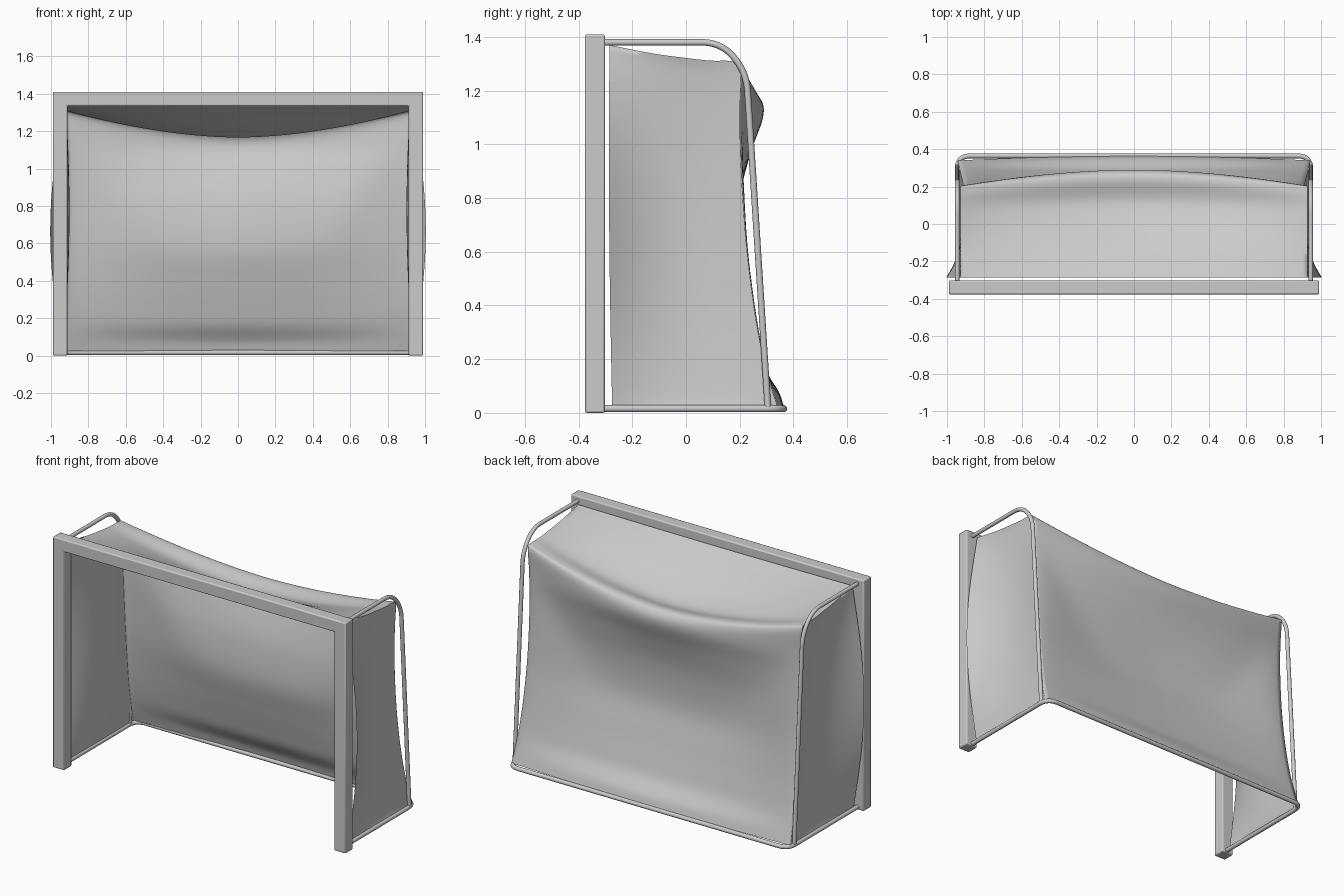
import bpy, bmesh, math
from mathutils import Vector

if "Cube" in bpy.data.objects:
    bpy.data.objects.remove(bpy.data.objects["Cube"])


def smooth(ob, angle):
    bpy.ops.object.select_all(action='DESELECT')
    bpy.context.view_layer.objects.active = ob
    ob.select_set(True)
    if ob.type == 'CURVE':
        bpy.ops.object.convert(target='MESH')
    bpy.ops.object.shade_smooth_by_angle(angle=math.radians(angle))


def finish(name, bm, angle):
    me = bpy.data.meshes.new(name)
    bmesh.ops.recalc_face_normals(bm, faces=bm.faces)
    bm.to_mesh(me)
    bm.free()
    ob = bpy.data.objects.new(name, me)
    bpy.context.collection.objects.link(ob)
    smooth(ob, angle)
    return ob


def rounded(points, radii, steps=10):
    """Polyline with its inner corners replaced by smooth bends."""
    pts = [Vector(p) for p in points]
    out = [pts[0]]
    for a, b, c, r in zip(pts, pts[1:], pts[2:], radii):
        s, e = b + (a - b).normalized() * r, b + (c - b).normalized() * r
        for i in range(steps + 1):
            t = i / steps
            out.append(s * (1 - t) ** 2 + b * (2 * t * (1 - t)) + e * t * t)
    return out + [pts[-1]]


def tube(name, path, radius):
    cu = bpy.data.curves.new(name, 'CURVE')
    cu.dimensions = '3D'
    cu.bevel_depth = radius
    cu.bevel_resolution = 4
    cu.use_fill_caps = True
    sp = cu.splines.new('POLY')
    sp.points.add(len(path) - 1)
    for p, co in zip(sp.points, path):
        p.co = (*co, 1)
    ob = bpy.data.objects.new(name, cu)
    bpy.context.collection.objects.link(ob)
    smooth(ob, 40)


def spline(pts, n=5):
    """Catmull-Rom samples through (y, z) points."""
    p = [Vector(q) for q in pts]
    p = [p[0] * 2 - p[1]] + p + [p[-1] * 2 - p[-2]]
    out = []
    for a, b, c, d in zip(p, p[1:], p[2:], p[3:]):
        for i in range(n):
            t = i / n
            out.append(0.5 * (2 * b + (c - a) * t + (2 * a - 5 * b + 4 * c - d) * t * t
                              + (3 * b - a - 3 * c + d) * t ** 3))
    return out + [p[-2]]


def add_grid(bm, rows):
    vs = [[bm.verts.new(co) for co in row] for row in rows]
    for r0, r1 in zip(vs, vs[1:]):
        for a, b, c, d in zip(r0, r0[1:], r1[1:], r1):
            bm.faces.new((a, b, c, d))


# Goal frame: two posts and crossbar as one solid
bm = bmesh.new()
outline = [(-.99, 0), (-.912, 0), (-.912, 1.335), (.912, 1.335),
           (.912, 0), (.99, 0), (.99, 1.41), (-.99, 1.41)]
face = bm.faces.new([bm.verts.new((x, -.376, z)) for x, z in outline])
ext = bmesh.ops.extrude_face_region(bm, geom=[face])
bmesh.ops.translate(bm, vec=(0, .074, 0),
                    verts=[v for v in ext['geom'] if isinstance(v, bmesh.types.BMVert)])
frame = finish("goal_frame", bm, 40)
bev = frame.modifiers.new("bevel", 'BEVEL')
bev.width, bev.segments = .007, 2

# Ground tube and two bent side tubes
tube("ground_tube", rounded([(-.945, -.31, .016), (-.945, .364, .016),
                             (.945, .364, .016), (.945, -.31, .016)], [.07, .07]), .013)
for x, name in ((-.945, "left"), (.945, "right")):
    tube(name + "_support_tube",
         rounded([(x, -.31, 1.38), (x, .13, 1.38), (x, .225, 1.27), (x, .305, .02)],
                 [.07, .072]), .012)

# Net: back and top panels lofted between a corner profile and a sagging centre profile
corner = [(.34, .025), (.322, .09), (.303, .17), (.285, .26), (.265, .4), (.243, .6),
          (.226, .8), (.212, 1.0), (.206, 1.15), (.203, 1.29),
          (.17, 1.31), (.09, 1.312), (0, 1.322), (-.12, 1.338), (-.285, 1.37)]
centre = [(.364, .025), (.345, .08), (.295, .16), (.266, .25), (.226, .4), (.188, .58),
          (.2, .8), (.242, .97), (.287, 1.1), (.28, 1.165),
          (.235, 1.188), (.12, 1.166), (0, 1.21), (-.13, 1.285), (-.285, 1.365)]
ce, cc = spline(corner), spline(centre)
NB = 9 * 5                      # sample index of the upper back corner

# Soften the vertical corners by pulling the edge forward from the back panel
fade = [math.sin(math.pi * min(1, (q.y - .025) / 1.265)) for q in ce]
ce = [Vector((q.x - .016 * s, q.y)) for q, s in zip(ce, fade)]


def half_width(z):
    k = min(1, z / 1.29)
    return .945 - .018 * k - .02 * max(0, math.sin(math.pi * k)) ** .8


bm = bmesh.new()
rows = []
for e, c, s in zip(ce, cc, fade):
    row = []
    for i in range(65):
        p = -1 + i / 32
        a = abs(p) ** 1.8
        q = e.lerp(c, 1 - a)
        # diagonal drape running from the upper corners to the lower middle
        drape = .03 * p * p * (1 - p ** 4) * math.exp(-((q.y - .55 - .7 * p * p) / .22) ** 2)
        row.append((p * half_width(e.y), q.x + s * (.016 * (a - abs(p) ** 16) - drape), q.y))
    rows.append(row)
add_grid(bm, rows)

# Net side panels: patch between front edge, ground, corner profile and top edge
back, top = ce[:NB + 1], ce[NB:][::-1]
foot, head = Vector((-.275, .025)), top[0]
for side in (-1, 1):
    rows = []
    for b in back:
        v = (b.y - .025) / (back[-1].y - .025)
        wave = abs(math.sin(math.pi * v))
        f = foot.lerp(head, v) - Vector((.006 * wave, 0))
        row = []
        for t in top:
            u = (t.x - head.x) / (top[-1].x - head.x)
            g = foot.lerp(back[0], u)
            pt = f.lerp(b, u) + g.lerp(t, v) - g * (1 - v) - head.lerp(back[-1], u) * v
            x = (half_width(b.y) + wave * .088 * (1 - u) ** 3
                 - wave ** .5 * .02 * math.sin(math.pi * u))
            row.append((side * x, pt.x, pt.y))
        rows.append(row)
    add_grid(bm, rows)
bmesh.ops.remove_doubles(bm, verts=bm.verts, dist=.0008)
finish("net", bm, 100)
